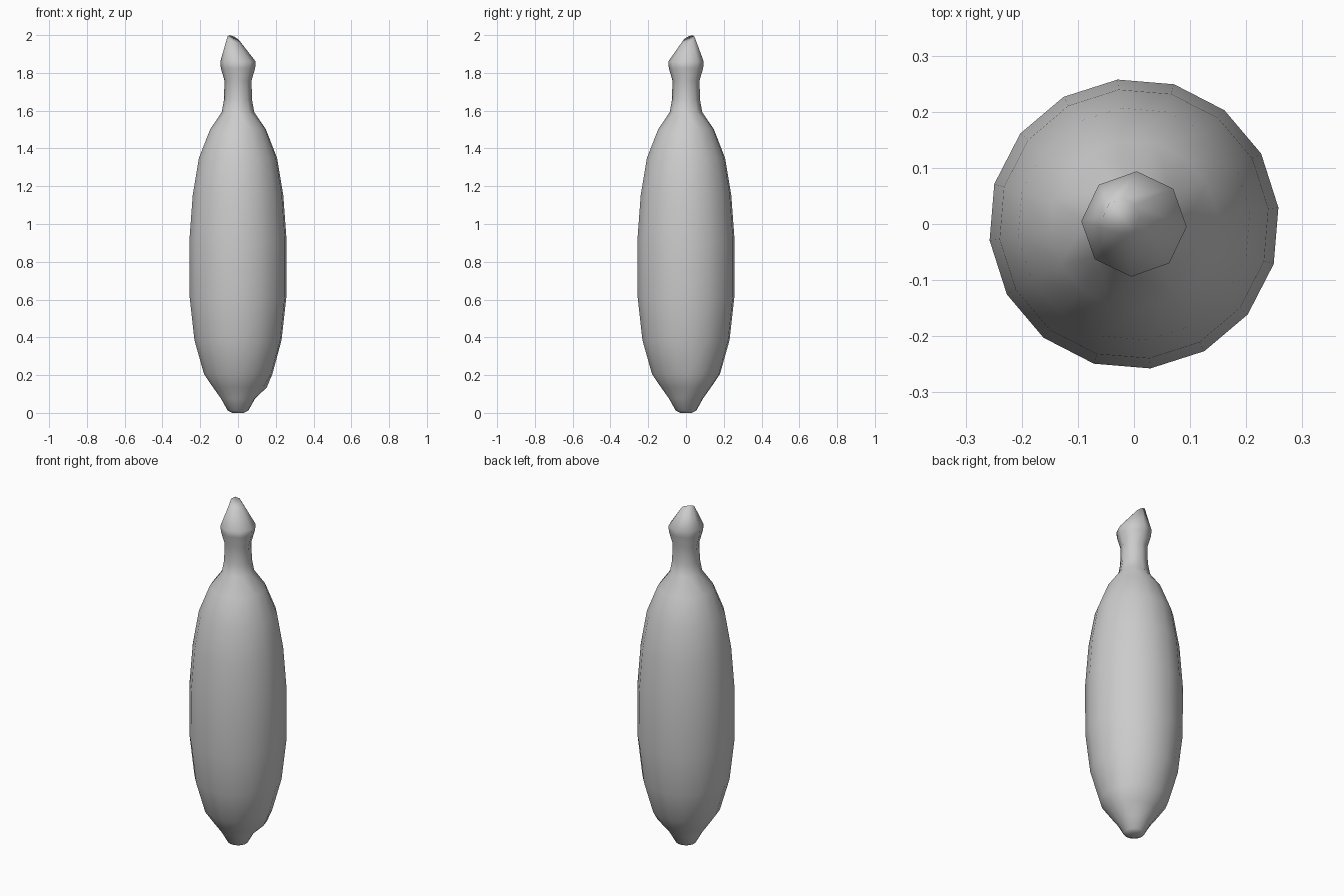
import bpy, bmesh
from math import sin, cos, radians, exp

if "Cube" in bpy.data.objects:
    bpy.data.objects.remove(bpy.data.objects["Cube"])

# profile rings: height, radius, number of sides
RINGS = [
    (0.0, 0.03, 16), (0.012, 0.055, 16), (0.075, 0.09, 16), (0.135, 0.133, 16),
    (0.205, 0.181, 16), (0.385, 0.232, 16), (0.615, 0.258, 16), (0.915, 0.259, 16),
    (1.155, 0.241, 16), (1.35, 0.208, 16), (1.5, 0.149, 16),
    (1.593, 0.086, 8), (1.66, 0.074, 8), (1.76, 0.072, 8),
    (1.825, 0.091, 8), (1.86, 0.094, 8),
]


def ring(bm, z, r, n, cx=0, cy=0, tilt=0):
    start = 6.5 if n == 16 else -3
    verts = []
    for i in range(n):
        deg = start + 360 * i / n
        a = radians(deg)
        # small lump low on the right side
        d = (deg - 18 + 180) % 360 - 180
        lump = 0.03 * exp(-(d / 26) ** 2) * exp(-((z - 0.15) / 0.035) ** 2)
        x, y = (r + lump) * cos(a), (r + lump) * sin(a)
        verts.append(bm.verts.new((cx + x, cy + y, z - tilt * (x - y))))
    return [bm.edges.new((verts[i], verts[(i + 1) % n])) for i in range(n)], verts


bm = bmesh.new()
loops = [ring(bm, *s) for s in RINGS]
# slanted, off-centre tip
loops.append(ring(bm, 1.978, 0.033, 8, -0.022, 0.012, 0.46))
for low, high in zip(loops, loops[1:]):
    bmesh.ops.bridge_loops(bm, edges=low[0] + high[0])
bm.faces.new(loops[0][1][::-1])
bm.faces.new(loops[-1][1])
bmesh.ops.recalc_face_normals(bm, faces=bm.faces)

mesh = bpy.data.meshes.new("tapered_body")
bm.to_mesh(mesh)
bm.free()
body = bpy.data.objects.new("tapered_body", mesh)
bpy.context.collection.objects.link(body)
for p in mesh.polygons:
    p.use_smooth = True
